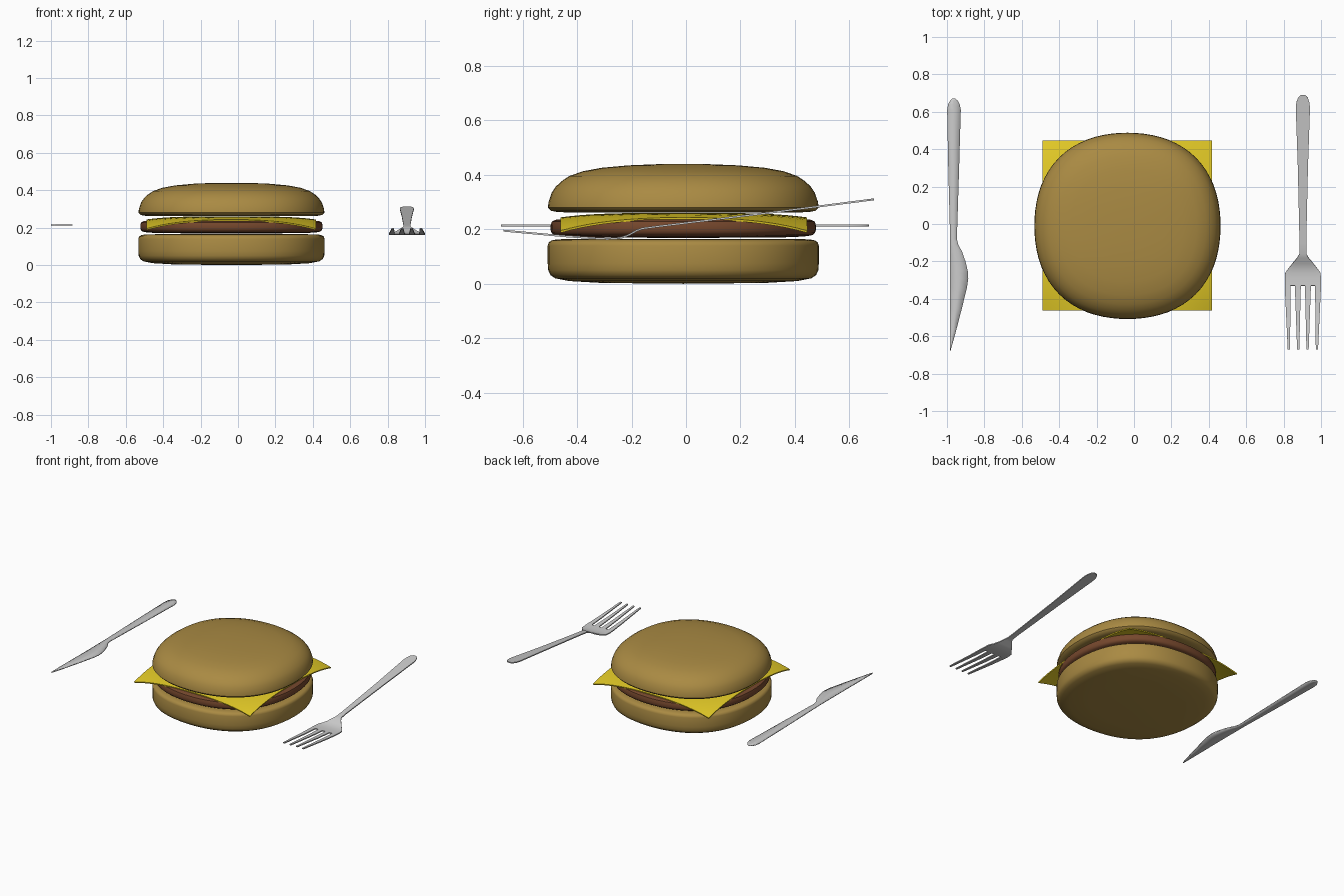
import bpy, bmesh, math

if "Cube" in bpy.data.objects:
    bpy.data.objects.remove(bpy.data.objects["Cube"])

CX, CY = -0.035, -0.01


def material(name, rgb):
    m = bpy.data.materials.new(name)
    m.diffuse_color = (*rgb, 1)
    m.use_nodes = True
    m.node_tree.nodes["Principled BSDF"].inputs["Base Color"].default_value = m.diffuse_color
    return m


def make_object(name, bm, mat=None, thickness=0, angle=40):
    bmesh.ops.recalc_face_normals(bm, faces=bm.faces)
    mesh = bpy.data.meshes.new(name)
    bm.to_mesh(mesh)
    bm.free()
    ob = bpy.data.objects.new(name, mesh)
    bpy.context.collection.objects.link(ob)
    if mat:
        mesh.materials.append(mat)
    bpy.ops.object.select_all(action='DESELECT')
    ob.select_set(True)
    bpy.context.view_layer.objects.active = ob
    if thickness:
        mod = ob.modifiers.new("thickness", 'SOLIDIFY')
        mod.thickness = thickness
        mod.offset = 0
        bpy.ops.object.modifier_apply(modifier=mod.name)
    bpy.ops.object.shade_smooth_by_angle(angle=math.radians(angle))
    return ob


def lathe(name, profile, mat, segments=72):
    """Revolve an (r, z) profile, slightly squared off in plan."""
    bm = bmesh.new()
    rings = []
    for r, z in profile:
        if r == 0:
            rings.append([bm.verts.new((CX, CY, z))] * segments)
            continue
        ring = []
        for i in range(segments):
            a = math.tau * i / segments
            k = r * (1 + 0.02 * (1 - math.cos(4 * a)))
            ring.append(bm.verts.new((CX + k * math.cos(a), CY + k * math.sin(a), z)))
        rings.append(ring)
    for lo, hi in zip(rings, rings[1:]):
        for i in range(segments):
            j = (i + 1) % segments
            bm.faces.new(list(dict.fromkeys((lo[i], lo[j], hi[j], hi[i]))))
    return make_object(name, bm, mat)


def sheet(name, rows, skip=lambda row, col: False, angle=40):
    """Thin metal sheet through rows of points."""
    bm = bmesh.new()
    grid = [[bm.verts.new(p) for p in row] for row in rows]
    for r in range(len(grid) - 1):
        for c in range(len(grid[0]) - 1):
            if not skip(r, c):
                bm.faces.new((grid[r][c], grid[r][c + 1], grid[r + 1][c + 1], grid[r + 1][c]))
    return make_object(name, bm, thickness=0.007, angle=angle)


def interp(table, t):
    """Linear lookup in a table of (key, value) with falling keys."""
    for (a, u), (b, v) in zip(table, table[1:]):
        if t >= b:
            return u + (v - u) * (a - t) / (a - b)
    return table[-1][1]


bun = material("bun", (0.40, 0.255, 0.056))
meat = material("meat", (0.18, 0.064, 0.026))
yellow = material("cheese", (0.78, 0.60, 0.02))

# Buns and patty
lathe("bottom_bun", [(0, 0), (.3, .003), (.42, .01), (.47, .02), (.488, .032), (.496, .05),
                     (.498, .075), (.498, .14), (.494, .152), (.484, .159), (.465, .163),
                     (.4, .165), (0, .165)], bun)
lathe("patty", [(0, .168), (.4, .171), (.455, .175), (.475, .179), (.484, .187), (.487, .197),
                (.487, .215), (.483, .228), (.47, .235), (.42, .237), (0, .239)], meat)
lathe("top_bun", [(0, .262), (.4, .262), (.46, .263), (.486, .268), (.497, .28), (.495, .3),
                  (.483, .335), (.468, .357), (.448, .376), (.42, .395), (.37, .413),
                  (.3, .426), (.2, .435), (.1, .439), (0, .44)], bun)

# Cheese slice with drooping corners
bm = bmesh.new()
bmesh.ops.create_grid(bm, x_segments=24, y_segments=24, size=0.4525)
for v in bm.verts:
    v.co.z = 0.256 - 0.065 * (math.hypot(v.co.x, v.co.y) / 0.64) ** 4
    v.co.x += CX - 0.002
    v.co.y += CY + 0.002
make_object("cheese_slice", bm, yellow, thickness=0.008)

# Knife: (y, left x, right x)
outline = [(.672, -.970, -.957), (.66, -.983, -.943), (.64, -.994, -.932), (.61, -.999, -.926),
           (.3, -.993, -.935), (-.08, -.983, -.947), (-.11, -.983, -.940), (-.15, -.983, -.918),
           (-.2, -.983, -.901), (-.25, -.983, -.889), (-.29, -.983, -.886), (-.34, -.983, -.893),
           (-.45, -.984, -.920), (-.57, -.985, -.951), (-.65, -.985, -.973), (-.68, -.985, -.982)]
sheet("knife", [[(a + (b - a) * i / 2, y, 0.214) for i in range(3)] for y, a, b in outline],
      angle=100)

# Fork: side curve and half widths by y, ending in four tapered tines
side = [(.69, .310), (.3, .260), (-.1, .211), (-.16, .203), (-.18, .196), (-.21, .179),
        (-.235, .170), (-.26, .166), (-.29, .165), (-.33, .167), (-.45, .175), (-.67, .195)]
width = [(.69, .012), (.675, .026), (.65, .035), (.62, .038), (.3, .027), (-.1, .018),
         (-.16, .019), (-.18, .030), (-.21, .055), (-.235, .075), (-.26, .094), (-.29, .097)]
FX = 0.903


def tine_columns(t):
    cols = []
    for i in range(4):
        centre = (i - 1.5) * (0.054 - 0.004 * t)
        half = 0.016 - 0.010 * t
        cols += [centre - half, centre + half]
    return cols


base = tine_columns(0)
rows = [[(FX + c / base[-1] * w, y, interp(side, y)) for c in base] for y, w in width]
first_tine = len(rows)
for y in (-.33, -.39, -.45, -.53, -.6, -.67):
    t = (-.33 - y) / .34
    rows.append([(FX + c, y, interp(side, y)) for c in tine_columns(t)])
sheet("fork", rows, skip=lambda r, c: r >= first_tine and c % 2 == 1)
